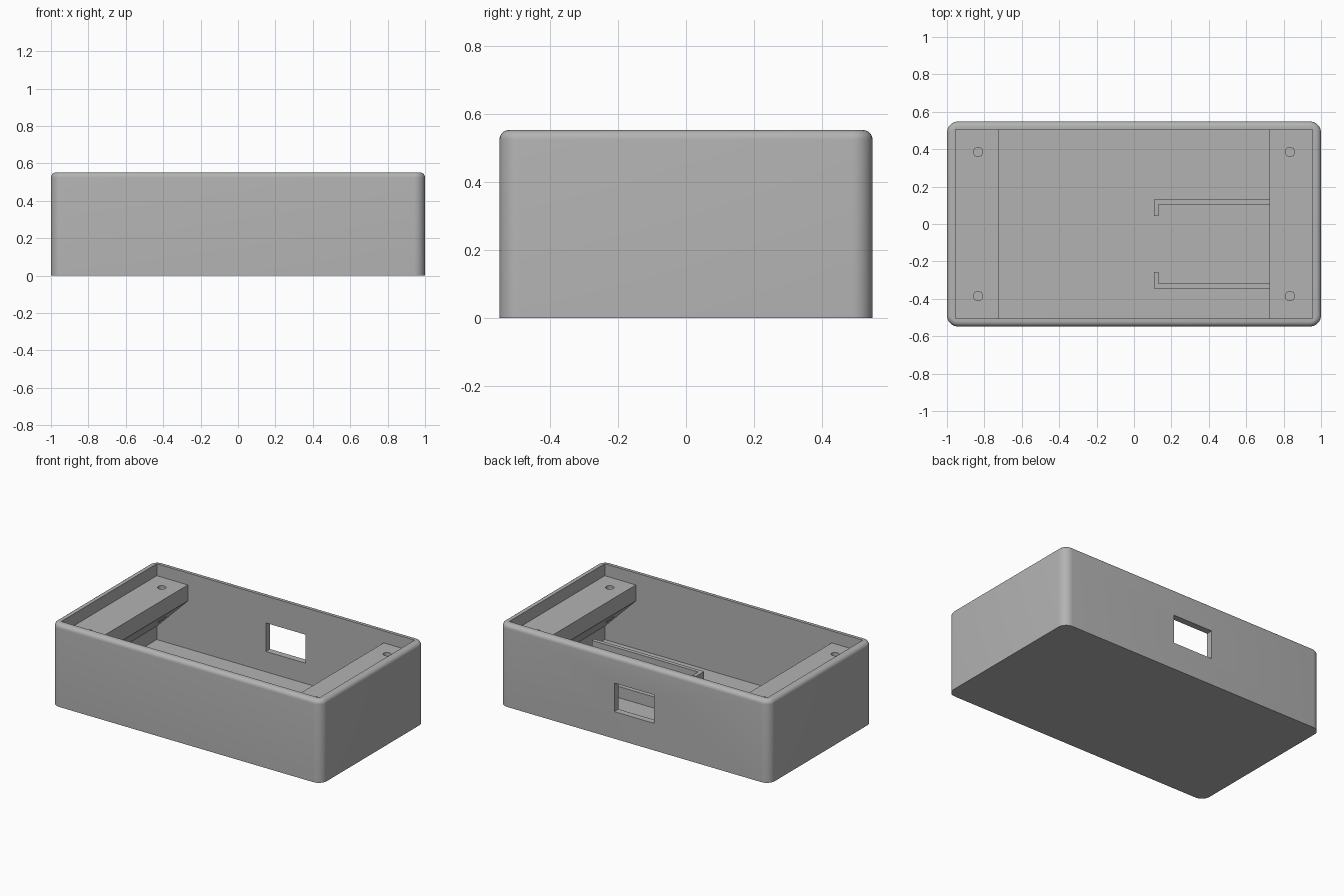
import bpy, bmesh
from mathutils import Vector

old = bpy.data.objects.get("Cube")
if old:
    bpy.data.objects.remove(old, do_unlink=True)

# Overall sizes
HX, HY, H = 1.0, 0.548, 0.552
WALL, FLOOR = 0.045, 0.045
IX, IY = HX - WALL, HY - WALL + 0.002
SINK = 0.01

grey = bpy.data.materials.new("plain grey")
grey.use_nodes = True
grey.diffuse_color = (0.45, 0.45, 0.45, 1)
grey.node_tree.nodes["Principled BSDF"].inputs["Base Color"].default_value = (0.45, 0.45, 0.45, 1)


def finish(name, bm):
    bmesh.ops.recalc_face_normals(bm, faces=bm.faces)
    mesh = bpy.data.meshes.new(name)
    bm.to_mesh(mesh)
    bm.free()
    obj = bpy.data.objects.new(name, mesh)
    bpy.context.collection.objects.link(obj)
    mesh.materials.append(grey)
    return obj


def box_bm(lo, hi):
    bm = bmesh.new()
    bmesh.ops.create_cube(bm, size=1)
    lo, hi = Vector(lo), Vector(hi)
    for v in bm.verts:
        v.co = (lo + hi) / 2 + v.co * (hi - lo)
    return bm


def prism(name, outline, axis, start, end):
    """Extrude a 2D outline along y or z."""
    bm = bmesh.new()
    place = (lambda a, b: (a, start, b)) if axis == "y" else (lambda a, b: (a, b, start))
    face = bm.faces.new([bm.verts.new(place(a, b)) for a, b in outline])
    new = bmesh.ops.extrude_face_region(bm, geom=[face])["geom"]
    shift = Vector((0, end - start, 0) if axis == "y" else (0, 0, end - start))
    bmesh.ops.translate(bm, vec=shift, verts=[g for g in new if isinstance(g, bmesh.types.BMVert)])
    return finish(name, bm)


def cut(obj, cutters):
    """Subtract the cutters and remove them."""
    bpy.context.view_layer.objects.active = obj
    for c in cutters:
        c.hide_render = True
        mod = obj.modifiers.new("cut", "BOOLEAN")
        mod.operation, mod.solver, mod.object = "DIFFERENCE", "EXACT", c
        bpy.ops.object.modifier_apply(modifier=mod.name)
        bpy.data.objects.remove(c, do_unlink=True)


def smooth(obj):
    bpy.ops.object.select_all(action="DESELECT")
    obj.select_set(True)
    bpy.context.view_layer.objects.active = obj
    bpy.ops.object.shade_smooth_by_angle(angle=0.6)


# Case: rounded upright corners and a rounded rim, hollow, with a window in the back
bm = box_bm((-HX, -HY, 0), (HX, HY, H))
upright = [e for e in bm.edges if abs(e.verts[0].co.z - e.verts[1].co.z) > 0.1]
bmesh.ops.bevel(bm, geom=upright, offset=0.06, segments=8, profile=0.5, affect="EDGES")
rim = [e for e in bm.edges if all(v.co.z > H - 0.001 for v in e.verts)]
bmesh.ops.bevel(bm, geom=rim, offset=0.028, segments=6, profile=0.5, affect="EDGES")
case = finish("case", bm)
cavity = finish("cavity_cutter", box_bm((-IX, -IY, FLOOR), (IX, IY, H + 0.2)))
window = finish("window_cutter", box_bm((-0.147, IY - 0.1, 0.181), (0.147, HY + 0.1, 0.372)))
cut(case, [cavity, window])
smooth(case)

# Screw ledges: flat top and a sloping underside, with two holes each
TOP, LIP, EDGE = 0.472, 0.365, 0.725
for side, name in ((-1, "right_ledge"), (1, "left_ledge")):
    back = IX + SINK
    outline = [(side * EDGE, TOP), (side * back, TOP),
               (side * back, LIP - (back - EDGE)), (side * EDGE, LIP)]
    ledge = prism(name, outline, "y", -IY - SINK, IY + SINK)
    holes = []
    for y in (-0.385, 0.385):
        bm = bmesh.new()
        bmesh.ops.create_cone(bm, cap_ends=True, segments=24, radius1=0.025, radius2=0.025, depth=0.6)
        bmesh.ops.translate(bm, vec=(side * 0.834, y, 0.36), verts=bm.verts)
        holes.append(finish("hole_cutter", bm))
    cut(ledge, holes)
    smooth(ledge)

# Hooked retaining rails on the floor, mirrored about their shared middle line
MID, REACH, THICK = -0.107, 0.237, 0.026
X0, X1 = 0.106, 0.92
for side, name in ((-1, "front_rail"), (1, "back_rail")):
    outline = [(X0, REACH), (X1, REACH), (X1, REACH - THICK), (X0 + THICK, REACH - THICK),
               (X0 + THICK, REACH - 0.087), (X0, REACH - 0.087)]
    prism(name, [(x, MID + side * y) for x, y in outline], "z", FLOOR - SINK, 0.12)
